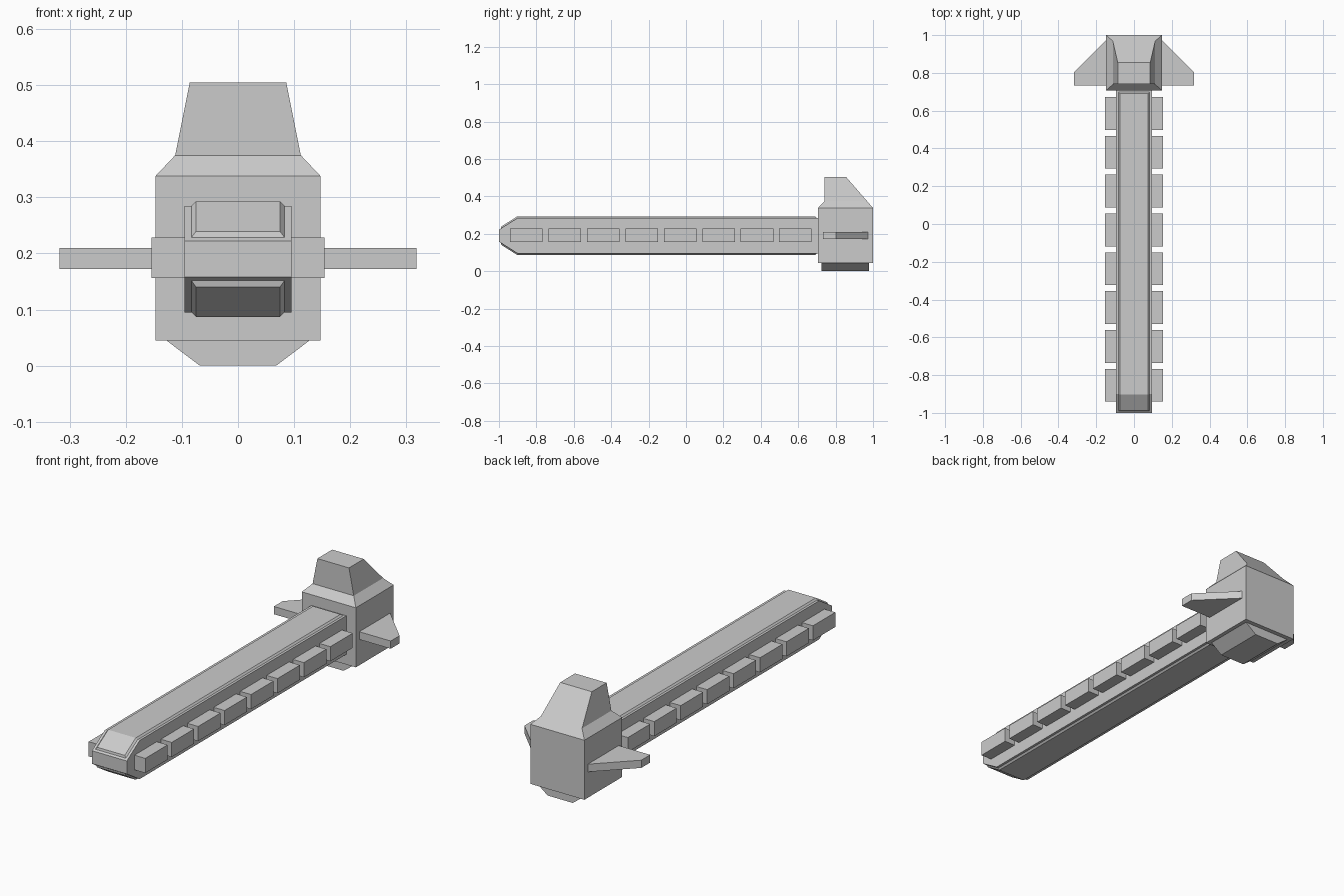
import bpy, bmesh

if "Cube" in bpy.data.objects:
    bpy.data.objects.remove(bpy.data.objects["Cube"])

MID = 0.19  # height of the hull's centre line


def finish(name, bm):
    bmesh.ops.recalc_face_normals(bm, faces=bm.faces)
    me = bpy.data.meshes.new(name)
    bm.to_mesh(me)
    bm.free()
    ob = bpy.data.objects.new(name, me)
    bpy.context.collection.objects.link(ob)
    return ob


def loft(bm, rings):
    """Skin closed rings of points and cap both ends."""
    rings = [[bm.verts.new(p) for p in r] for r in rings]
    n = len(rings[0])
    for a, b in zip(rings, rings[1:]):
        for i in range(n):
            j = (i + 1) % n
            bm.faces.new((a[i], a[j], b[j], b[i]))
    bm.faces.new(rings[0])
    bm.faces.new(rings[-1])


def rect(x, y0, y1, z):
    return [(-x, y0, z), (x, y0, z), (x, y1, z), (-x, y1, z)]


def mirror_x(ob):
    ob.modifiers.new("Mirror", "MIRROR").use_axis[0] = True


# Long hull with wedge nose
bm = bmesh.new()
profile = [(-1, 0.032), (-0.9, 0.095), (0.71, 0.095), (0.71, -0.095), (-0.9, -0.095), (-1, -0.032)]
loft(bm, [[(x, y, MID + h) for y, h in profile] for x in (-0.095, 0.095)])
bmesh.ops.recalc_face_normals(bm, faces=bm.faces)
# Raised bevelled panels on the top and bottom, wrapping onto the nose
for sign in (1, -1):
    panel = [f for f in bm.faces if f.normal.z * sign > 0.3]
    bmesh.ops.inset_region(bm, faces=panel, thickness=0.012, use_even_offset=True)
    bmesh.ops.inset_region(bm, faces=panel, thickness=0.008, depth=0.008, use_even_offset=True)
finish("hull", bm)

# Row of side pods
for i in range(8):
    y = -0.854 + i * 0.2056
    bm = bmesh.new()
    loft(bm, [[(x, y + dy, z) for dy, z in
               ((-0.087, 0.156), (0.087, 0.156), (0.087, 0.228), (-0.087, 0.228))]
              for x in (0.094, 0.154)])
    mirror_x(finish(f"side_pod_{i + 1}", bm))

# Stern block with the tapered tower on top
bm = bmesh.new()
loft(bm, [rect(0.147, 0.706, 1.0, 0.045),
          rect(0.147, 0.706, 1.0, 0.338),
          rect(0.112, 0.74, 0.968, 0.375),
          rect(0.086, 0.74, 0.855, 0.505)])
finish("stern_tower", bm)

# Keel under the stern
bm = bmesh.new()
loft(bm, [rect(0.068, 0.724, 0.978, 0.0), rect(0.129, 0.724, 0.978, 0.046)])
finish("keel", bm)

# Swept side fins
bm = bmesh.new()
fin = [(0.146, 0.733), (0.318, 0.733), (0.318, 0.802), (0.146, 0.974)]
loft(bm, [[(x, y, z) for x, y in fin] for z in (0.172, 0.21)])
mirror_x(finish("side_fin", bm))
